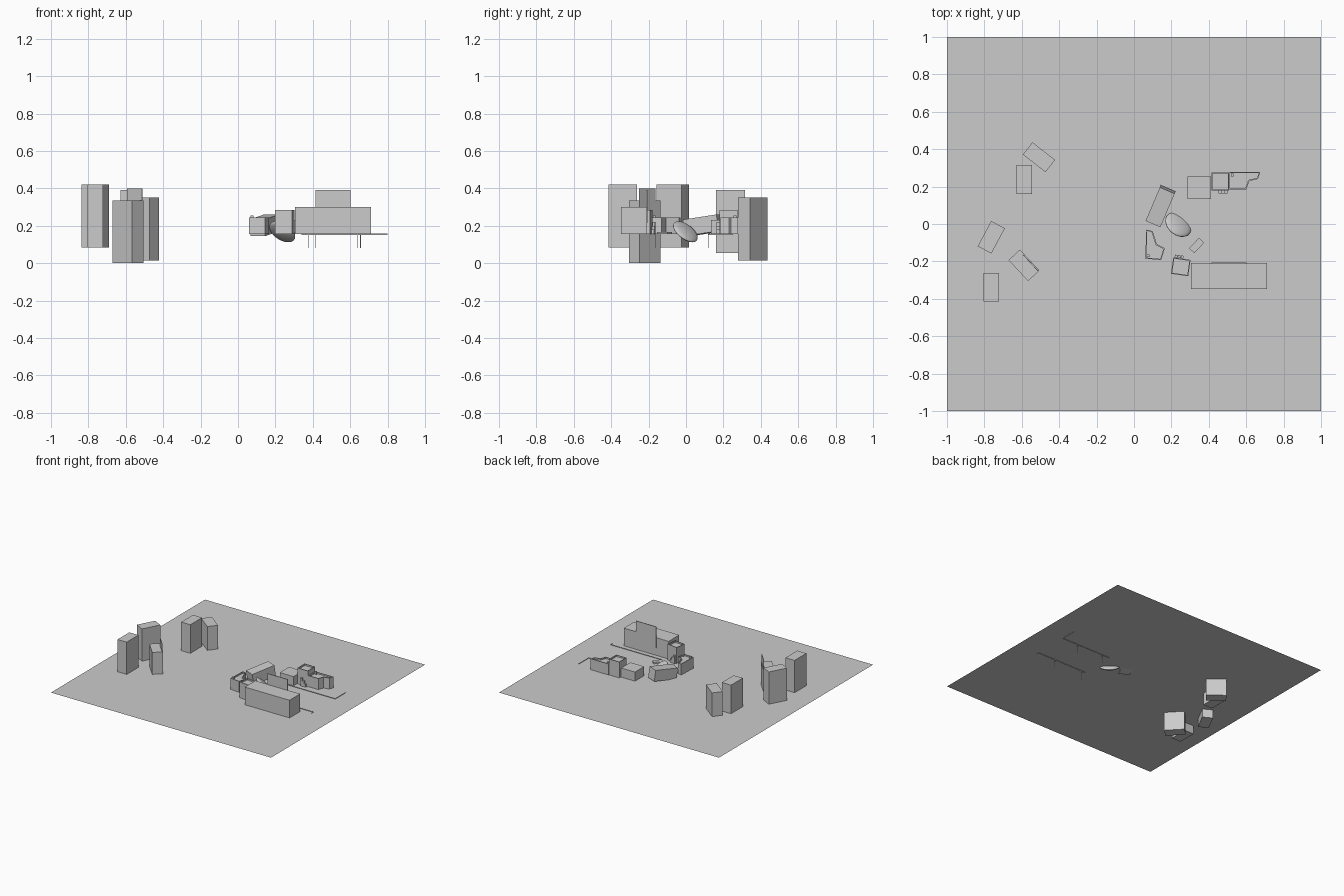
import bpy, bmesh, math
from mathutils import Matrix, Vector

if "Cube" in bpy.data.objects:
    bpy.data.objects.remove(bpy.data.objects["Cube"])

Z = 0.155  # ground level


def finish(name, bm):
    bmesh.ops.recalc_face_normals(bm, faces=bm.faces)
    me = bpy.data.meshes.new(name)
    bm.to_mesh(me)
    bm.free()
    ob = bpy.data.objects.new(name, me)
    bpy.context.collection.objects.link(ob)
    return ob


def box(name, x, y, z0, z1, lx, ly, rot=0, tilt=0):
    bm = bmesh.new()
    bmesh.ops.create_cube(bm, size=1)
    bmesh.ops.scale(bm, vec=(lx, ly, z1 - z0), verts=bm.verts)
    ob = finish(name, bm)
    ob.location = (x, y, (z0 + z1) / 2)
    ob.rotation_euler = (0, math.radians(tilt), math.radians(rot))
    return ob


def block(name, pts, top, rim=0.008, depth=0.012):
    """Extruded outline with a low parapet around the roof."""
    bm = bmesh.new()
    face = bm.faces.new([bm.verts.new((x, y, Z)) for x, y in pts])
    ext = bmesh.ops.extrude_face_region(bm, geom=[face])
    verts = [v for v in ext['geom'] if isinstance(v, bmesh.types.BMVert)]
    roof = next(f for f in ext['geom'] if isinstance(f, bmesh.types.BMFace))
    bmesh.ops.translate(bm, verts=verts, vec=(0, 0, top - Z))
    bmesh.ops.inset_region(bm, faces=[roof], thickness=rim)
    inner = bmesh.ops.extrude_face_region(bm, geom=[roof])
    bmesh.ops.delete(bm, geom=[roof], context='FACES')
    low = [v for v in inner['geom'] if isinstance(v, bmesh.types.BMVert)]
    bmesh.ops.translate(bm, verts=low, vec=(0, 0, -depth))
    return finish(name, bm)


def rect(x, y, lx, ly, rot=0):
    m = Matrix.Rotation(math.radians(rot), 2)
    return [Vector((x, y)) + m @ Vector((a * lx / 2, b * ly / 2))
            for a, b in ((-1, -1), (1, -1), (1, 1), (-1, 1))]


def ribbon(name, pts, h=0.008):
    bm = bmesh.new()
    cols = [(bm.verts.new((x, y, Z - h / 2)), bm.verts.new((x, y, Z + h / 2))) for x, y in pts]
    for a, b in zip(cols, cols[1:]):
        bm.faces.new((a[0], b[0], b[1], a[1]))
    return finish(name, bm)


# ground sheet
bm = bmesh.new()
bmesh.ops.create_grid(bm, x_segments=1, y_segments=1, size=1)
ground = finish("ground", bm)
ground.location.z = Z

# tall blocks sunk at different depths: x, y, base, rotation
for x, y, z0, rot in ((-0.763, -0.071, 0.085, -28), (-0.763, -0.338, 0.085, 0),
                      (-0.588, -0.221, 0.0, 43), (-0.588, 0.238, 0.055, 0),
                      (-0.508, 0.357, 0.015, 52)):
    box("tall_block", x, y, z0, z0 + 0.335, 0.083, 0.153, rot)

# upright panels
box("tall_block_panel", -0.553, -0.208, 0.215, 0.40, 0.118, 0.003, -47)
box("long_hall_panel", 0.508, -0.21, 0.215, 0.39, 0.185, 0.006)

# long hall
box("long_hall", 0.508, -0.278, Z, 0.30, 0.407, 0.138)

# tilted shed
box("tilted_shed", 0.142, 0.095, 0.158, 0.247, 0.197, 0.086, 67, -8).rotation_euler.y = math.radians(-8)

# back house row
box("back_shed", 0.348, 0.195, Z, 0.23, 0.125, 0.12)
block("back_tower", rect(0.461, 0.227, 0.095, 0.095), 0.285)
block("back_house", [(0.508, 0.185), (0.60, 0.185), (0.617, 0.23), (0.662, 0.24),
                     (0.675, 0.278), (0.508, 0.278)], 0.245)
box("back_chimney", 0.525, 0.262, 0.23, 0.255, 0.014, 0.014)

# front left house
block("side_house", [(0.06, -0.185), (0.145, -0.193), (0.165, -0.13), (0.122, -0.108),
                     (0.10, -0.038), (0.066, -0.03)], 0.245)
box("side_chimney", 0.075, -0.17, 0.23, 0.255, 0.014, 0.014)
block("side_tower", rect(0.25, -0.229, 0.093, 0.088, -8), 0.285)

# tower porch steps
for i in range(3):
    box("back_step", 0.46 + i * 0.016, 0.171, Z, 0.22 - i * 0.02, 0.014, 0.014)
    box("side_step", 0.225 + i * 0.016, -0.172 - i * 0.002, Z, 0.22 - i * 0.02, 0.014, 0.014, -8)

# low slab
box("low_slab", 0.335, -0.115, Z, Z + 0.012, 0.038, 0.077, -43)

# tilted smooth disc
bm = bmesh.new()
bmesh.ops.create_uvsphere(bm, u_segments=32, v_segments=16, radius=1)
for f in bm.faces:
    f.smooth = True
bmesh.ops.scale(bm, vec=(0.077, 0.077, 0.02), verts=bm.verts)
disc = finish("disc", bm)
disc.location = (0.237, -0.003, 0.168)
disc.rotation_euler = Vector((0.46, 0.54, 0.71)).to_track_quat('Z', 'Y').to_euler()

# fence ribbons and their pins
ribbon("back_fence", [(0.34, 0.12), (0.80, 0.12), (0.80, 0.25)])
ribbon("front_fence", [(0.34, -0.165), (0.80, -0.165), (0.80, -0.19)])
for x, y in ((0.415, 0.12), (0.655, 0.12), (0.375, -0.165), (0.64, -0.165)):
    box("fence_pin", x, y, 0.08, Z, 0.003, 0.003)
